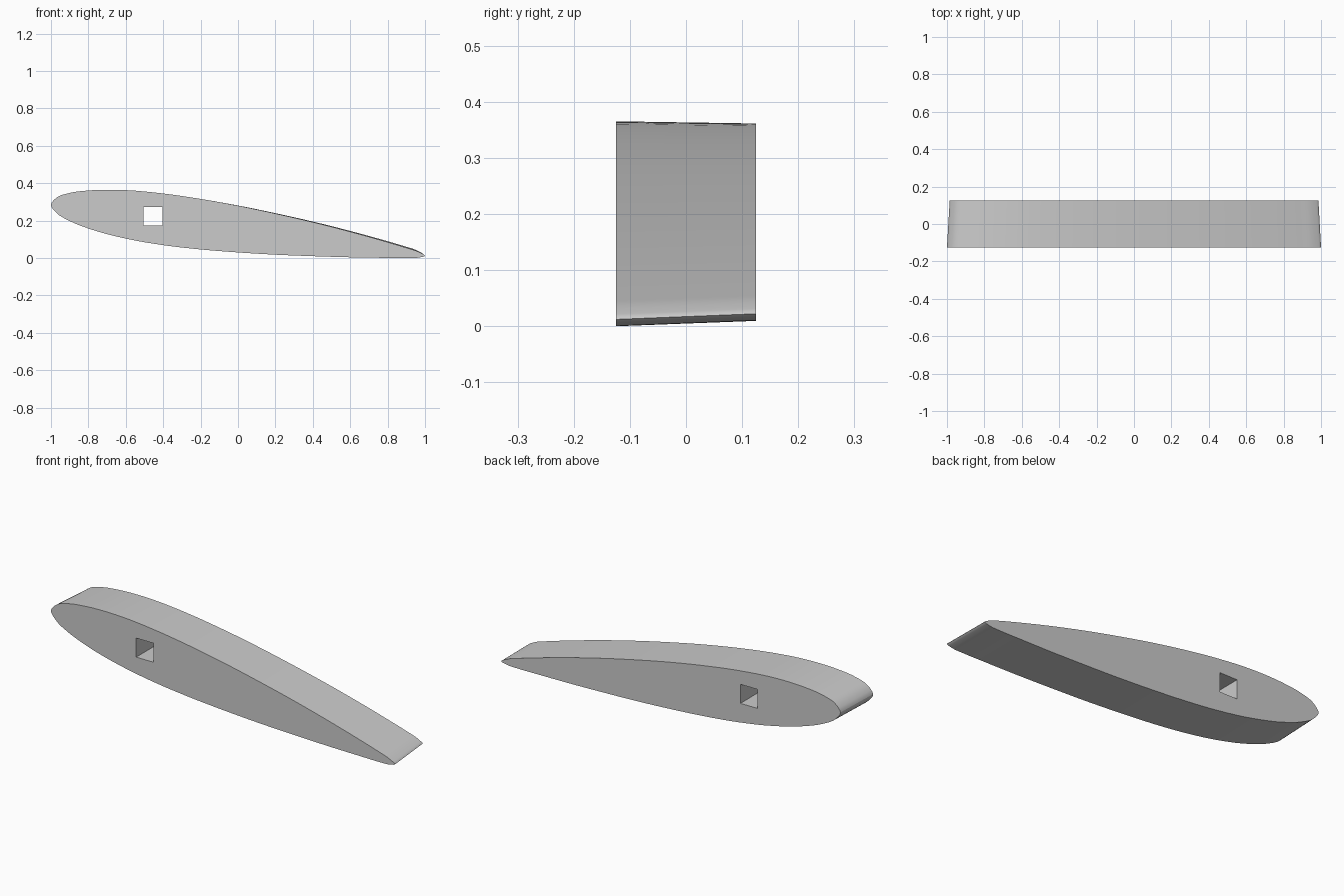
import bpy, bmesh
from math import cos, sin, radians
from mathutils import Vector

cube = bpy.data.objects.get("Cube")
if cube:
    bpy.data.objects.remove(cube, do_unlink=True)

HALF_SPAN = 0.125
TIP_SCALE = 0.985
TIP_TWIST = radians(0.3)

# Section outline, from the nose over the top to the tail and back underneath
upper = [(-1, .285), (-.97, .323), (-.9, .348), (-.8, .361), (-.7, .365), (-.6, .363),
         (-.4, .345), (-.2, .316), (0, .28), (.2, .238), (.4, .192), (.6, .141),
         (.8, .085), (.9, .055), (.97, .031), (1, .012)]
lower = [(.97, .003), (.9, 0), (.8, .001), (.6, .004), (.4, .01), (.2, .018), (0, .03),
         (-.2, .046), (-.4, .069), (-.6, .104), (-.8, .158), (-.9, .198), (-.97, .241)]


def smooth_loop(points, steps=4):
    """Closed curve through the points, with tangents scaled to their spacing."""
    pts = [Vector(p) for p in points]
    n = len(pts)
    gaps = [(pts[(i + 1) % n] - pts[i]).length for i in range(n)]
    tangents = []
    for i in range(n):
        before, after = gaps[i - 1], gaps[i]
        slope_in = (pts[i] - pts[i - 1]) / before
        slope_out = (pts[(i + 1) % n] - pts[i]) / after
        tangents.append((slope_in * after + slope_out * before) / (before + after))
    result = []
    for i in range(n):
        a, b, gap = pts[i], pts[(i + 1) % n], gaps[i]
        ta, tb = tangents[i] * gap, tangents[(i + 1) % n] * gap
        for k in range(steps):
            t = k / steps
            ease = t * t * (3 - 2 * t)
            result.append(a.lerp(b, ease) + ta * t * (1 - t) ** 2 - tb * t * t * (1 - t))
    return result


def tip_section(points):
    """Slightly smaller and twisted copy of the section for the back end."""
    centre, pivot = Vector((0, .18)), Vector((-.45, .22))
    c, s = cos(TIP_TWIST), sin(TIP_TWIST)
    result = []
    for p in points:
        d = centre + (p - centre) * TIP_SCALE - pivot
        result.append(pivot + Vector((c * d.x - s * d.y, s * d.x + c * d.y)))
    return result


def add_ring(bm, points, y):
    verts = [bm.verts.new((p.x, y, p.y)) for p in points]
    edges = [bm.edges.new((verts[i - 1], verts[i])) for i in range(len(verts))]
    return verts, edges


def add_wall(bm, front, back):
    for i in range(len(front)):
        bm.faces.new((front[i - 1], front[i], back[i], back[i - 1]))


# Wing section with a square spar hole running right through
section = smooth_loop(upper + lower)
hole = [Vector(p) for p in ((-.504, .173), (-.404, .173), (-.404, .273), (-.504, .273))]
bm = bmesh.new()
front_skin, front_edges = add_ring(bm, section, -HALF_SPAN)
back_skin, back_edges = add_ring(bm, tip_section(section), HALF_SPAN)
front_hole, front_hole_edges = add_ring(bm, hole, -HALF_SPAN)
back_hole, back_hole_edges = add_ring(bm, hole, HALF_SPAN)
for edges, side in ((front_edges + front_hole_edges, -1), (back_edges + back_hole_edges, 1)):
    bmesh.ops.triangle_fill(bm, edges=edges, use_beauty=True, normal=(0, side, 0))
add_wall(bm, front_skin, back_skin)
add_wall(bm, front_hole, back_hole)
bmesh.ops.recalc_face_normals(bm, faces=bm.faces[:])

mesh = bpy.data.meshes.new("wing_section")
bm.to_mesh(mesh)
bm.free()
wing = bpy.data.objects.new("wing_section", mesh)
bpy.context.collection.objects.link(wing)

# Plain grey finish
grey = bpy.data.materials.new("light grey")
grey.use_nodes = True
colour = (.6, .6, .6, 1)
grey.diffuse_color = colour
grey.node_tree.nodes["Principled BSDF"].inputs["Base Color"].default_value = colour
mesh.materials.append(grey)

# Smooth skin with crisp rims
bpy.ops.object.select_all(action="DESELECT")
wing.select_set(True)
bpy.context.view_layer.objects.active = wing
bpy.ops.object.shade_smooth_by_angle(angle=radians(30))
